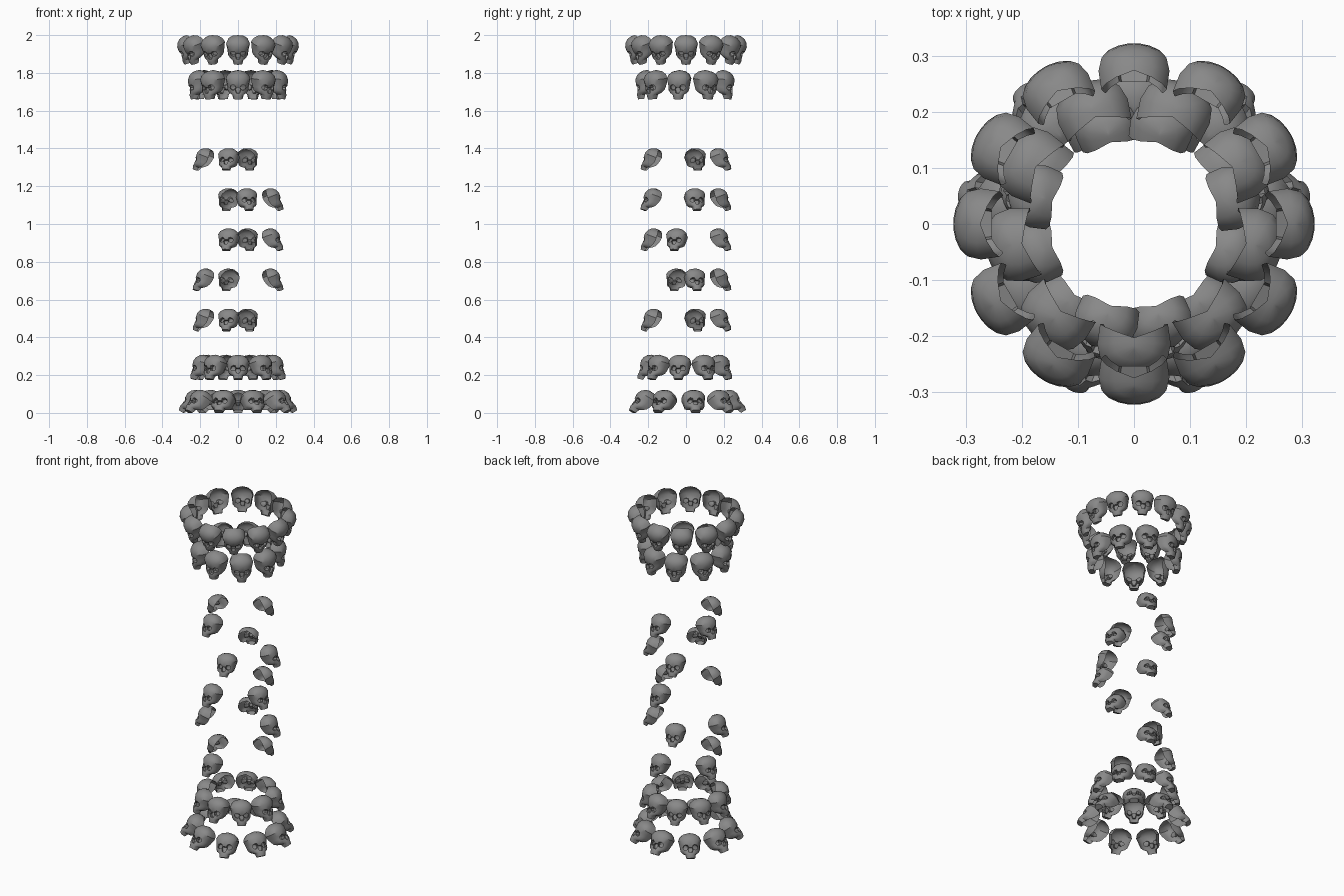
import bpy, bmesh
from math import sin, cos, radians
from mathutils import Matrix, Vector

if "Cube" in bpy.data.objects:
    bpy.data.objects.remove(bpy.data.objects["Cube"])

# Skull sections: height, half width, front y, back y (skull faces -y, open at the back)
ROWS = [(-.075, .025, -.050, -.018), (-.052, .030, -.055, -.010),
        (-.043, .046, -.052, .004), (-.030, .055, -.050, .018),
        (-.012, .057, -.048, .027), (.007, .060, -.055, .033),
        (.030, .066, -.056, .035), (.052, .057, -.046, .032),
        (.068, .036, -.028, .025), (.076, .000, -.006, .014)]
PHI = [0, 11, 27, 46, 66, 90]
MID = len(PHI)


def section_point(row, col):
    z, w, f, b = row
    k, side = abs(col), (1 if col >= 0 else -1)
    if k == MID:
        return (side * w * .92, b, z)
    yc = f + .6 * (b - f)
    p = radians(PHI[k])
    return (side * w * sin(p), yc - (yc - f) * max(cos(p), 0) ** .8, z)


def make_skull():
    bm = bmesh.new()
    grid = [[bm.verts.new(section_point(r, c)) for c in range(-MID, MID + 1)] for r in ROWS]
    faces = {}
    for i in range(len(ROWS) - 1):
        for j in range(2 * MID):
            faces[i, j] = bm.faces.new((grid[i][j], grid[i][j + 1],
                                        grid[i + 1][j + 1], grid[i + 1][j]))
    # underside of the upper jaw
    bm.faces.new(grid[0][::-1])
    # round eye sockets
    for side in (-1, 1):
        for a in (-1, 0, 1):
            for b in (-1, 0, 1):
                if a or b:
                    n = (a * a + b * b) ** .5
                    v = grid[4 + b][MID + side * (2 + a)]
                    v.co.x = side * (.0265 + .0160 * a / n)
                    v.co.z = -.012 + .0155 * b / n
    # sink the eye sockets and the nose opening
    mids = [(3, MID + 1, .020), (3, MID - 3, .020), (2, MID - 1, .014)]
    for i0, j0, depth in mids:
        patch = [faces[i0 + i, j0 + j] for i in (0, 1) for j in (0, 1)]
        bmesh.ops.inset_region(bm, faces=patch, thickness=.002, use_even_offset=True)
        for v in {v for f in patch for v in f.verts}:
            v.co.y += depth
    bmesh.ops.remove_doubles(bm, verts=bm.verts, dist=.0001)
    me = bpy.data.meshes.new("skull")
    bm.to_mesh(me)
    bm.free()
    me.shade_smooth()
    me.set_sharp_from_angle(angle=radians(35))
    stone = bpy.data.materials.new("dark_stone")
    stone.diffuse_color = (.25, .25, .25, 1)
    stone.use_nodes = True
    stone.node_tree.nodes["Principled BSDF"].inputs["Base Color"].default_value = stone.diffuse_color
    me.materials.append(stone)
    return me


skull = make_skull()


def ring(name, angles, tilt, z0, z1, outer):
    """Skulls around the column; positive tilt makes the faces look upward."""
    rot = Matrix.Rotation(-radians(tilt), 4, 'X')
    pts = [rot @ v.co for v in skull.vertices]
    low, high = min(p.z for p in pts), max(p.z for p in pts)
    s = (z1 - z0) / (high - low)
    shift = Vector((0, -outer - s * min(p.y for p in pts), z0 - s * low))
    for n, ang in enumerate(angles):
        ob = bpy.data.objects.new(f"{name}_skull_{n + 1}", skull)
        ob.matrix_world = (Matrix.Rotation(radians(ang + 90), 4, 'Z')
                           @ Matrix.Translation(shift) @ rot @ Matrix.Scale(s, 4))
        bpy.context.collection.objects.link(ob)


# flared base and capital rings
ring("base", [90 + 40 * k for k in range(9)], 32, 0, .122, .318)
ring("lower", [-90 + 40 * k for k in range(9)], 14, .175, .308, .256)
ring("upper", [-90 + 40 * k for k in range(9)], -5, 1.66, 1.815, .268)
ring("top", [-90 + 30 * k for k in range(12)], -20, 1.843, 2.0, .322)

# shaft: four slots per level with one left empty
SHAFT = [(-106, 74, 164), (-164, 15, 106), (-106, -16, 74), (-75, 15, 106), (-106, 74, 164)]
for k, angles in enumerate(SHAFT):
    z = .432 + .2125 * k
    ring(f"shaft_{k + 1}", angles, 20, z, z + .119, .248)
